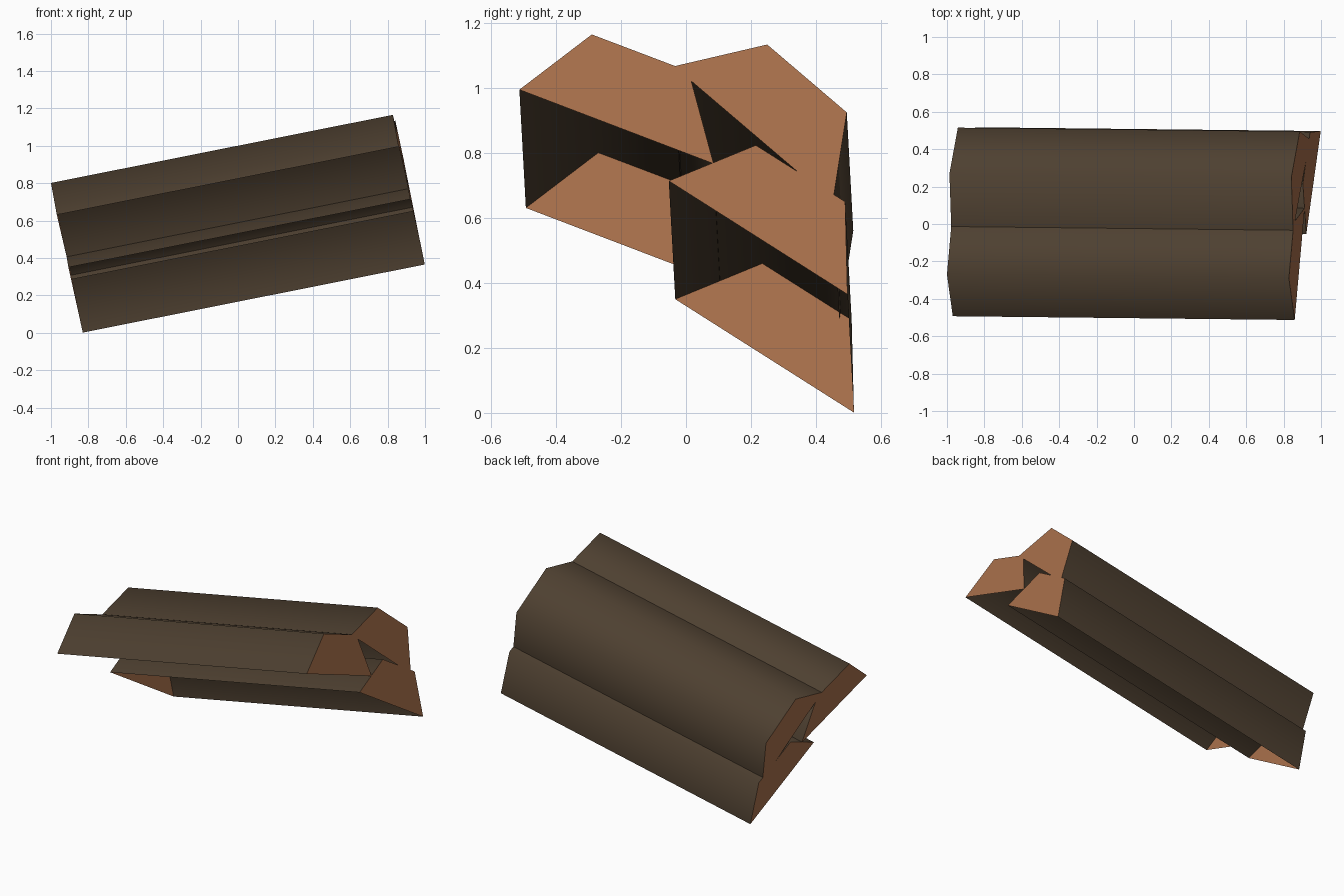
import bpy, bmesh, math
from mathutils import Vector

if "Cube" in bpy.data.objects:
    bpy.data.objects.remove(bpy.data.objects["Cube"])


def material(name, colour):
    m = bpy.data.materials.new(name)
    m.diffuse_color = (*colour, 1)
    m.use_nodes = True
    m.node_tree.nodes["Principled BSDF"].inputs["Base Color"].default_value = m.diffuse_color
    return m


bark = material("dark bark", (0.076, 0.051, 0.030))
wood = material("cut wood", (0.40, 0.165, 0.072))

# All logs lean along this axis, from the high right end to the low left end
AXIS = Vector((-1.828, 0.02, -0.364))


def split_log(name, profile):
    """Split log: three bark strips and two cut ends, open on the split side.
    profile = (y, z) corners of the right end, running over the top."""
    bm = bmesh.new()
    # End cut is square to the axis
    right = [bm.verts.new((0.828 - 0.2 * (z - 1.165) + 0.013 * (y + 0.29), y, z))
             for y, z in profile]
    left = [bm.verts.new(v.co + AXIS) for v in right]
    for i in range(len(profile) - 1):
        bm.faces.new((right[i], right[i + 1], left[i + 1], left[i])).material_index = 0
    for ring in (right[::-1], left):
        bm.faces.new(ring).material_index = 1
    mesh = bpy.data.meshes.new(name)
    bm.to_mesh(mesh)
    bm.free()
    mesh.materials.append(bark)
    mesh.materials.append(wood)
    obj = bpy.data.objects.new(name, mesh)
    bpy.context.collection.objects.link(obj)
    bpy.ops.object.select_all(action='DESELECT')
    obj.select_set(True)
    bpy.context.view_layer.objects.active = obj
    # Rounded bark, sharp cut ends
    bpy.ops.object.shade_smooth_by_angle(angle=math.radians(70))
    return obj


split_log("front_log", [(-0.513, 0.995), (-0.29, 1.165), (0.008, 1.052), (0.085, 0.767)])
split_log("back_log", [(-0.037, 1.067), (0.25, 1.134), (0.495, 0.925), (0.452, 0.65)])
split_log("lower_log", [(-0.053, 0.714), (0.215, 0.824), (0.49, 0.65), (0.497, 0.365)])
